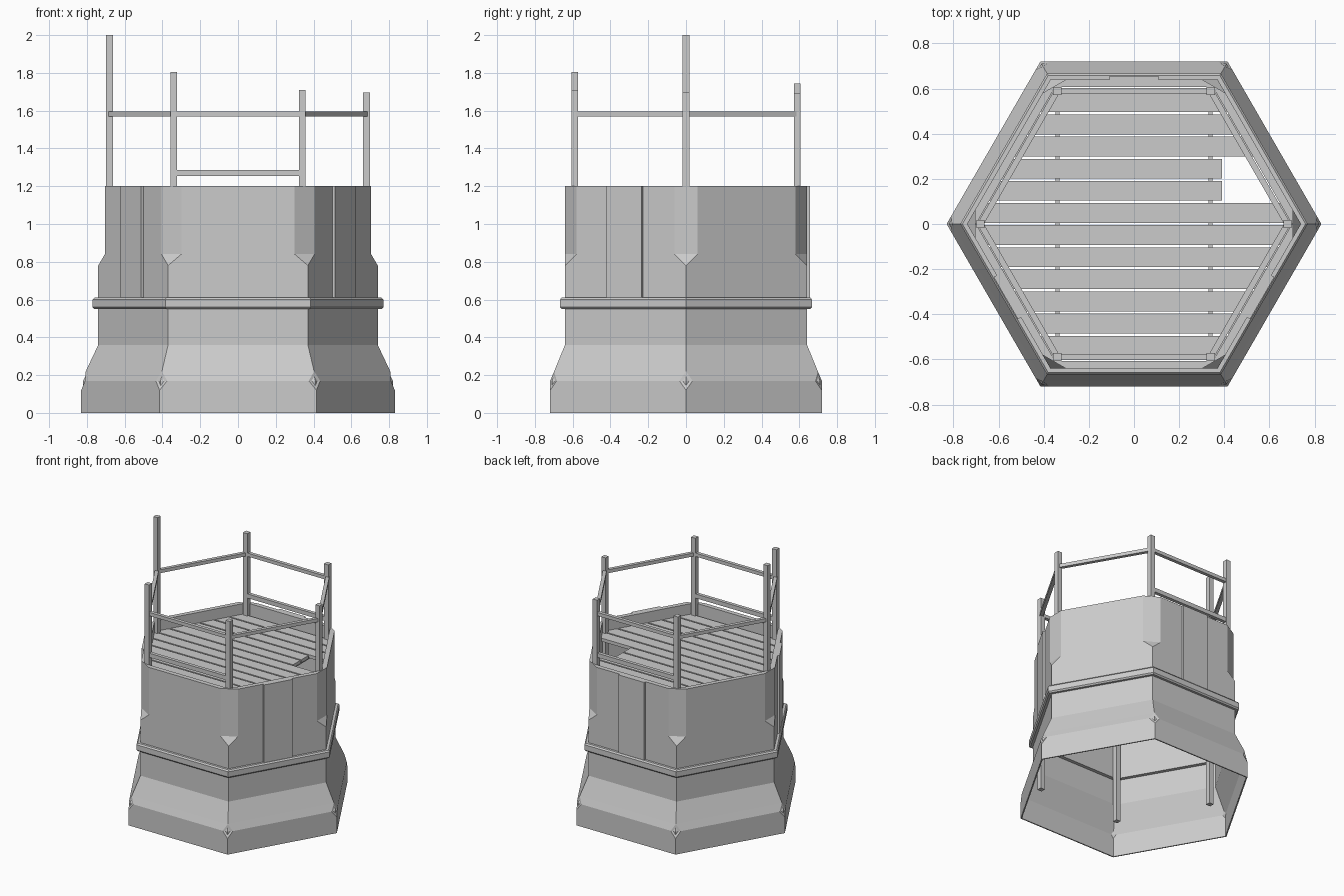
import bpy, bmesh
from math import sqrt, pi, cos, sin
from mathutils import Vector, Matrix

if "Cube" in bpy.data.objects:
    bpy.data.objects.remove(bpy.data.objects["Cube"])

UP = Vector((0, 0, 1))


def finish(name, bm):
    bmesh.ops.remove_doubles(bm, verts=bm.verts[:], dist=1e-4)
    bmesh.ops.recalc_face_normals(bm, faces=bm.faces[:])
    me = bpy.data.meshes.new(name)
    bm.to_mesh(me)
    bm.free()
    ob = bpy.data.objects.new(name, me)
    bpy.context.collection.objects.link(ob)
    return ob


def hex_dir(i):
    return Vector((cos(i * pi / 3), sin(i * pi / 3), 0))


def hex_ring(bm, z, r, cut):
    """Hexagon with each corner cut off by depth 'cut'."""
    out = []
    for i in range(6):
        d = hex_dir(i)
        t = UP.cross(d) * cut * sqrt(3)
        for s in (-1, 1):
            out.append(bm.verts.new(d * (r - cut) + t * s + UP * z))
    return out


def hex_loft(name, profile):
    """Closed hexagonal shell swept through (z, radius, corner cut)."""
    bm = bmesh.new()
    rings = [hex_ring(bm, *p) for p in profile]
    for a, b in zip(rings, rings[1:] + rings[:1]):
        for i in range(12):
            j = (i + 1) % 12
            bm.faces.new((a[i], a[j], b[j], b[i]))
    return finish(name, bm)


def box(name, center, size, angle=0.0):
    bm = bmesh.new()
    bmesh.ops.create_cube(bm, size=1)
    m = (Matrix.Translation(center) @ Matrix.Rotation(angle, 4, 'Z')
         @ Matrix.Diagonal((*size, 1)))
    bm.transform(m)
    return finish(name, bm)


def prism(name, pts, z0, z1):
    bm = bmesh.new()
    f = bm.faces.new([bm.verts.new((x, y, z0)) for x, y in pts])
    ext = bmesh.ops.extrude_face_region(bm, geom=[f])
    for v in ext['geom']:
        if isinstance(v, bmesh.types.BMVert):
            v.co.z = z1
    return finish(name, bm)


# Tower wall: outside going up, then inside going down
hex_loft("tower_wall", [
    (0, .83, 0), (.12, .83, 0), (.17, .83, .02), (.22, .806, 0),
    (.36, .74, 0), (.78, .74, 0), (.84, .74, .035), (1.2, .74, .035),
    (1.2, .70, 0), (.55, .70, 0), (.55, .73, 0), (.36, .73, 0),
    (.17, .82, 0), (0, .82, 0)])

# Moulded band around the wall
hex_loft("wall_band", [
    (.55, .735, 0), (.55, .76, 0), (.56, .77, 0), (.60, .77, 0),
    (.61, .76, 0), (.61, .735, 0)])

# Raised panels on three of the six faces
apothem = .74 * sqrt(3) / 2
for k, deg in enumerate((90, 210, 330)):
    a = deg * pi / 180
    n = Vector((cos(a), sin(a), 0))
    box(f"wall_panel_{k}", n * (apothem + .0025) + UP * .905,
        (.025, .215, .59), a)

# Deck planks trimmed to the hexagon, two shortened for the hatch
pitch, width, deck_r, deck_z = .098, .087, .70, 1.12
for k in range(12):
    yc = (k - 5.5) * pitch
    y0, y1 = yc - width / 2, yc + width / 2
    xa, xb = (deck_r - abs(y) / sqrt(3) for y in (y0, y1))
    ra, rb = (.39, .39) if k in (7, 8) else (xa, xb)
    prism(f"deck_plank_{k}", [(-xa, y0), (ra, y0), (rb, y1), (-xb, y1)],
          deck_z - .025, deck_z)

# Joists under the deck
for s in (-1, 1):
    box(f"deck_joist_{s}", (.338 * s, 0, deck_z - .045), (.018, 1.19, .04))

# Corner posts of differing height
post_r = .68
tops = (1.695, 1.69, 1.745, 2.0, 1.805, 1.71)
for i, top in enumerate(tops):
    box(f"corner_post_{i}", hex_dir(i) * post_r + UP * (top + .2) / 2,
        (.036, .036, top - .2))

# Handrails all round, low rails at front and back
for i in range(6):
    p, q = hex_dir(i) * post_r, hex_dir(i + 1) * post_r
    d = q - p
    ang = Vector((1, 0)).angle_signed(d.xy) * -1
    mid = (p + q) / 2
    box(f"hand_rail_{i}", mid + UP * 1.583, (d.length, .026, .026), ang)
    if i in (1, 4):
        box(f"low_rail_{i}", mid + UP * 1.27, (d.length, .026, .032), ang)
